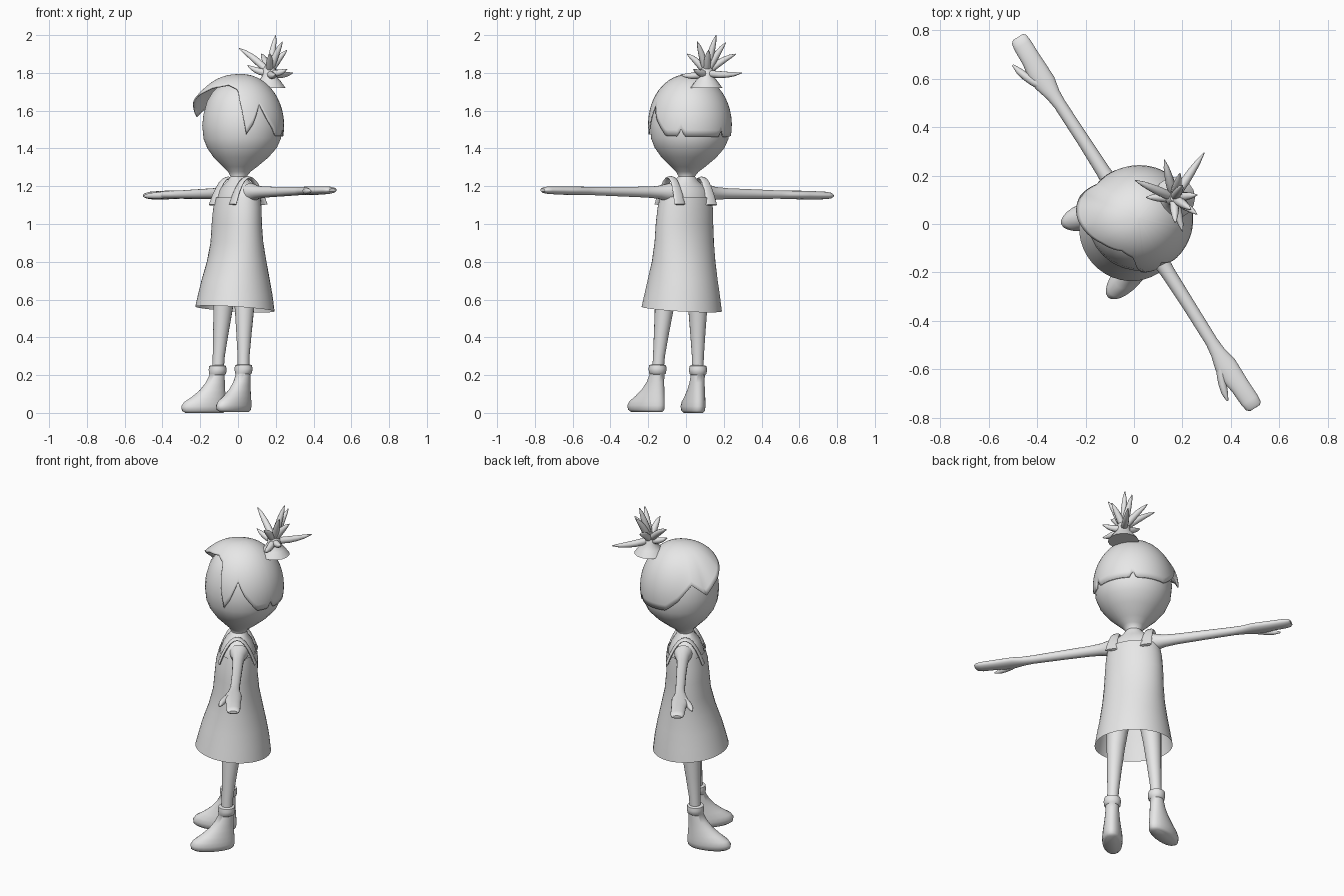
import bpy, bmesh, math
from mathutils import Vector, Matrix

grey = bpy.data.materials.new("plain_grey")
grey.diffuse_color = (0.8, 0.8, 0.8, 1)

# The figure is built facing -y, leans about a degree and is turned on the spot
POSE = (Matrix.Rotation(math.radians(-57.4), 4, 'Z') @ Matrix.Translation((0.019, 0, 0.002))
        @ Matrix.Rotation(-0.016, 4, 'Y'))


def make(name, rings, caps=(True, True), matrix=POSE):
    """Skin a list of closed rings of points into a smooth object."""
    bm = bmesh.new()
    vr = [[bm.verts.new(p) for p in ring] for ring in rings]
    n = len(vr[0])
    for r0, r1 in zip(vr, vr[1:]):
        for i in range(n):
            j = (i + 1) % n
            bm.faces.new((r0[i], r0[j], r1[j], r1[i]))
    if caps[0]:
        bm.faces.new(vr[0][::-1])
    if caps[1]:
        bm.faces.new(vr[-1])
    bmesh.ops.recalc_face_normals(bm, faces=bm.faces)
    me = bpy.data.meshes.new(name)
    bm.to_mesh(me)
    bm.free()
    me.transform(matrix)
    me.materials.append(grey)
    ob = bpy.data.objects.new(name, me)
    bpy.context.collection.objects.link(ob)
    bpy.ops.object.select_all(action='DESELECT')
    ob.select_set(True)
    bpy.context.view_layer.objects.active = ob
    bpy.ops.object.shade_smooth_by_angle(angle=math.radians(50))
    return ob


def ring(c, a, b, n):
    """Ellipse around c with half axes a and b."""
    c, a, b = Vector(c), Vector(a), Vector(b)
    return [c + a * math.cos(2 * math.pi * i / n) + b * math.sin(2 * math.pi * i / n) for i in range(n)]


def upright(sections, n=28):
    """Rings from (z, x centre, y centre, half width, half depth)."""
    return [ring((x, y, z), (a, 0, 0), (0, b, 0), n) for z, x, y, a, b in sections]


def tube(p0, p1, p2, radii, n=10, flat=None):
    """Rings along a quadratic curve; flat = (width direction, thickness)."""
    p0, p1, p2 = Vector(p0), Vector(p1), Vector(p2)
    out = []
    for k, r in enumerate(radii):
        t = k / (len(radii) - 1)
        p = p0 * (1 - t) ** 2 + p1 * 2 * t * (1 - t) + p2 * t * t
        d = ((p1 - p0) * (1 - t) + (p2 - p1) * t).normalized()
        side = Vector(flat[0]) if flat else d.cross(Vector((0.31, -0.9, 0.2))).normalized()
        out.append(ring(p, side * r, d.cross(side) * (flat[1] if flat else r), n))
    return out


# Head and neck
make("head", upright([(z, 0, y, r, r) for z, y, r in [
    (1.2, 0.005, 0.05), (1.25, 0.005, 0.043), (1.275, 0.01, 0.06), (1.3, 0.015, 0.09),
    (1.35, 0.022, 0.145), (1.4, 0.028, 0.185), (1.45, 0.03, 0.206), (1.52, 0.03, 0.213),
    (1.58, 0.03, 0.206), (1.65, 0.03, 0.186), (1.7, 0.03, 0.155), (1.74, 0.03, 0.11), (1.775, 0.03, 0.03)]]))

# Hair cap: its lower edge height follows the angle around the head (0 = front)
EDGE = [(-180, 1.46), (-168, 1.46), (-163, 1.5), (-158, 1.46), (-110, 1.47), (-92, 1.53), (-72, 1.63),
        (-62, 1.6), (-54, 1.57), (-44, 1.62), (-25, 1.68), (0, 1.72), (30, 1.735), (50, 1.71), (57, 1.6),
        (63, 1.47), (72, 1.52), (84, 1.63), (94, 1.55), (112, 1.46), (130, 1.46), (135, 1.5), (140, 1.46),
        (180, 1.46)]


def edge(deg):
    for (a0, z0), (a1, z1) in zip(EDGE, EDGE[1:]):
        if a0 <= deg <= a1:
            return z0 + (z1 - z0) * (deg - a0) / (a1 - a0)


def spow(v, p):
    return math.copysign(abs(v) ** p, v)


ZC, H, R, N, ROWS = 1.52, 0.272, 0.222, 120, 14
hair = []
for k in range(ROWS + 1):
    row = []
    for i in range(N):
        deg = -180 + 360 * i / N
        ang = math.radians(deg)
        p = 2 + 0.7 * math.exp(-((deg + 15) / 50) ** 2)
        t = max(k / ROWS, 0.01)
        th = t * math.acos(spow((edge(deg) - ZC) / H, p / 2))
        flare = 0.05 * math.exp(-((deg + 40) / 32) ** 2) * t ** 3
        r = R * math.sin(th) ** (2 / p) + flare
        row.append((r * math.sin(ang), 0.03 - r * math.cos(ang), ZC + H * spow(math.cos(th), 2 / p)))
    hair.append(row)
ob = make("hair_cap", hair, (True, False))
mod = ob.modifiers.new("thickness", 'SOLIDIFY')
mod.thickness = 0.008
mod.offset = -1

# Topknot: a small mound and a burst of curved spikes
make("topknot_base", upright([(1.72, 0.167, 0.108, 0.085, 0.085), (1.755, 0.167, 0.108, 0.06, 0.06),
                              (1.785, 0.165, 0.108, 0.036, 0.036), (1.82, 0.165, 0.108, 0.035, 0.035),
                              (1.845, 0.165, 0.108, 0.015, 0.015)], 16), matrix=Matrix())
base = Vector((0.165, 0.108, 1.80))
for tip in [(0.2, 0.16, 2.0), (0.005, 0.18, 1.93), (0.125, 0.265, 1.9), (0.29, 0.295, 1.80),
            (0.235, 0.06, 1.965), (0.2, -0.03, 1.79), (0.26, 0.12, 1.92), (0.05, 0.11, 1.84),
            (0.17, 0.005, 1.9), (0.19, 0.21, 1.96), (0.26, 0.04, 1.82)]:
    tip = Vector(tip)
    mid = (base + tip) / 2
    mid.z += 0.02 if tip.z > 1.85 else -0.02
    make("topknot_spike", tube(base, mid, tip, (0.014, 0.019, 0.019, 0.016, 0.011, 0.002)), matrix=Matrix())

# Upper body showing above the dress
make("upper_body", upright([(1.0, 0, -0.01, 0.155, 0.108), (1.08, 0, -0.005, 0.15, 0.105),
                            (1.14, 0, 0, 0.143, 0.096), (1.18, 0, 0, 0.128, 0.082), (1.205, 0, 0, 0.1, 0.068),
                            (1.225, 0, 0.002, 0.068, 0.055), (1.25, 0, 0.005, 0.045, 0.043)]))

# Sleeveless dress, open below, hem a little higher in front
dress = upright([(0.548, 0, -0.026, 0.215, 0.208), (0.62, 0, -0.024, 0.203, 0.196),
                 (0.7, 0, -0.02, 0.189, 0.178), (0.8, 0, -0.013, 0.175, 0.15), (0.9, 0, -0.01, 0.168, 0.127),
                 (1.0, 0, -0.01, 0.164, 0.118), (1.08, 0, -0.005, 0.158, 0.115),
                 (1.14, 0, 0, 0.148, 0.104)], 40)
for p in dress[0]:
    p.z -= 0.085 * (p.y + 0.026)
make("dress", dress, (False, False))

for s, side in ((1, "left"), (-1, "right")):
    # Dress strap over the shoulder
    make(side + "_strap", tube((s * 0.1, -0.098, 1.1), (s * 0.095, 0, 1.385), (s * 0.1, 0.098, 1.1),
                               [0.034, 0.03, 0.026, 0.024, 0.022, 0.022, 0.022, 0.024, 0.026, 0.03, 0.034],
                               12, ((1, 0, 0), 0.008)))

    # Arm with a mitten hand
    arm = [(0.11, 0.01, 0.052, 0.05), (0.145, 0.01, 0.044, 0.042), (0.18, 0.01, 0.035, 0.034),
           (0.25, 0.01, 0.03, 0.029), (0.4, 0.01, 0.027, 0.026), (0.58, 0.008, 0.026, 0.022),
           (0.63, 0.006, 0.031, 0.022), (0.69, 0.004, 0.046, 0.023), (0.75, 0.004, 0.045, 0.023),
           (0.8, 0.008, 0.04, 0.022), (0.87, 0.01, 0.039, 0.02), (0.897, 0.011, 0.035, 0.016),
           (0.908, 0.012, 0.024, 0.008)]
    make(side + "_arm", [ring((s * x, y, 1.163), (0, a, 0), (0, 0, b), 18) for x, y, a, b in arm])
    make(side + "_thumb", tube((s * 0.69, -0.015, 1.163), (s * 0.75, -0.055, 1.16), (s * 0.822, -0.068, 1.158),
                               (0.02, 0.019, 0.017, 0.014, 0.004)))

    # Leg
    make(side + "_leg", upright([(0.2, s * 0.126, -0.057, 0.03, 0.03), (0.3, s * 0.122, -0.052, 0.032, 0.032),
                                 (0.42, s * 0.114, -0.043, 0.04, 0.041), (0.55, s * 0.105, -0.033, 0.05, 0.052),
                                 (0.7, s * 0.09, -0.022, 0.063, 0.066), (0.85, s * 0.075, -0.01, 0.07, 0.08)], 18))

    # Boot: (z, toe reach, heel reach, half width), turned outwards
    boot = [(0.0, 0.18, 0.03, 0.042), (0.012, 0.2, 0.042, 0.054), (0.035, 0.204, 0.045, 0.057),
            (0.058, 0.188, 0.044, 0.055), (0.085, 0.145, 0.042, 0.05), (0.12, 0.1, 0.039, 0.044),
            (0.16, 0.066, 0.037, 0.039), (0.2, 0.045, 0.037, 0.037), (0.206, 0.046, 0.044, 0.045),
            (0.23, 0.048, 0.047, 0.048), (0.248, 0.045, 0.044, 0.045), (0.252, 0.034, 0.034, 0.034)]
    turn = Matrix.Translation((s * 0.127, -0.056, 0)) @ Matrix.Rotation(s * math.radians(15), 4, 'Z')
    make(side + "_boot", upright([(z, 0, (h - f) / 2, w, (h + f) / 2) for z, f, h, w in boot], 24),
         matrix=POSE @ turn)
